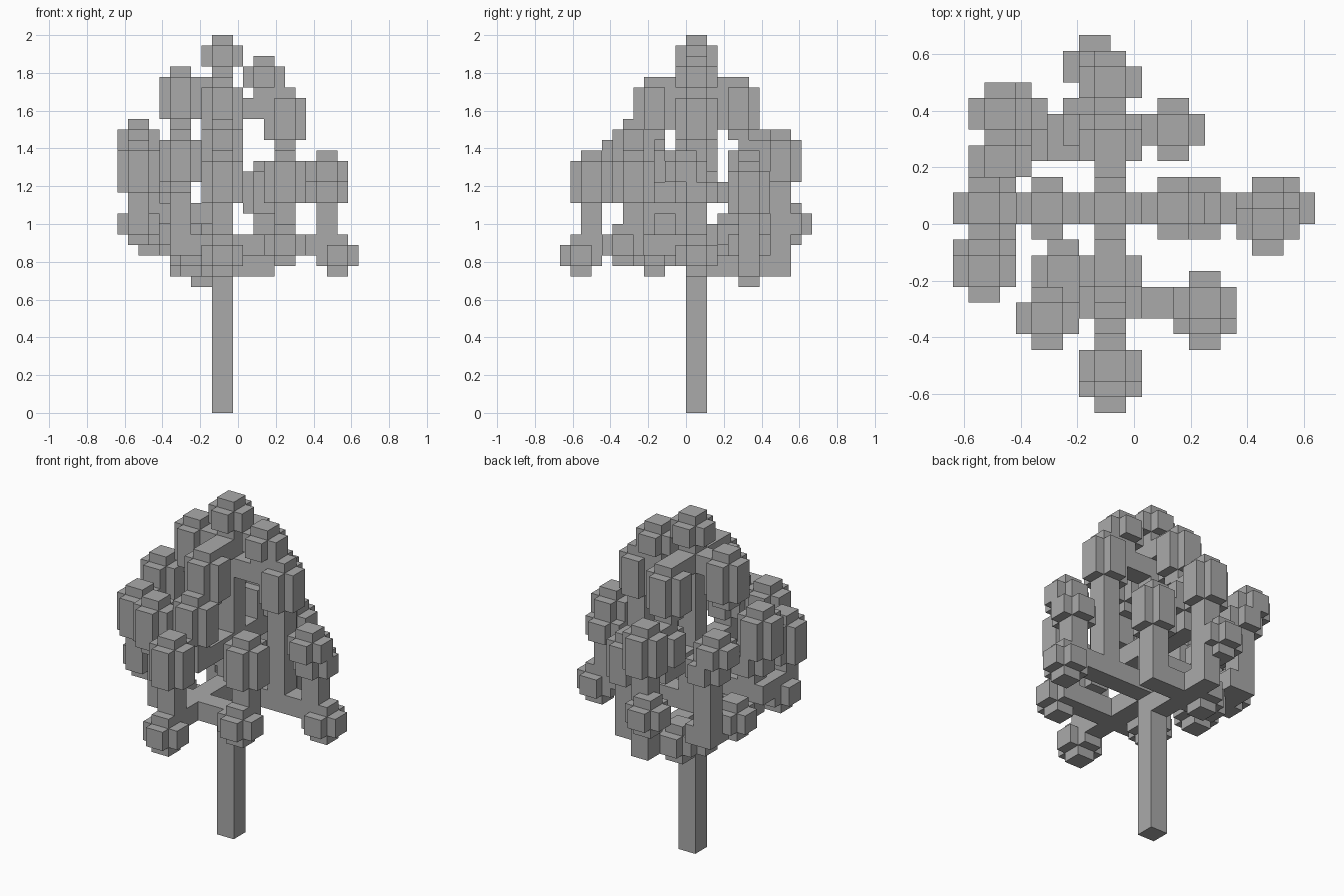
import bpy
import bmesh
from mathutils import Matrix, Vector

if "Cube" in bpy.data.objects:
    bpy.data.objects.remove(bpy.data.objects["Cube"])

U = 1 / 18                       # one block
ORIGIN = Vector((11.5, 12, 0))   # block coordinates of the model centre

grey = bpy.data.materials.new("plain_grey")
grey.use_nodes = True
COLOUR = (0.4, 0.4, 0.4, 1)
grey.diffuse_color = COLOUR
grey.node_tree.nodes["Principled BSDF"].inputs["Base Color"].default_value = COLOUR


def box(bm, x, y, z):
    """Add a box from (low, high) pairs in block units."""
    low = Vector((x[0], y[0], z[0]))
    high = Vector((x[1], y[1], z[1]))
    place = Matrix.Translation(((low + high) / 2 - ORIGIN) * U)
    size = Matrix.Diagonal(((high - low) * U).to_4d())
    size[3][3] = 1
    bmesh.ops.create_cube(bm, size=1, matrix=place @ size)


def finish(bm, name):
    mesh = bpy.data.meshes.new(name)
    bm.to_mesh(mesh)
    bm.free()
    mesh.materials.append(grey)
    bpy.context.collection.objects.link(bpy.data.objects.new(name, mesh))


def limb(name, *bars):
    """A branch made of square bars."""
    bm = bmesh.new()
    for bar in bars:
        box(bm, *bar)
    finish(bm, name)


def leaves(name, x, y, z0, z1):
    """A leaf cluster: a core swollen by one block along each axis."""
    bm = bmesh.new()
    box(bm, (x - 1, x + 3), (y, y + 2), (z0, z1))
    box(bm, (x, x + 2), (y - 1, y + 3), (z0, z1))
    box(bm, (x, x + 2), (y, y + 2), (z0 - 1, z1 + 1))
    finish(bm, name)


MID_X, MID_Y = (9, 11), (12, 14)

# Trunk
limb("trunk", (MID_X, MID_Y, (0, 35)))

# Front limb with side arms
limb("front_limb",
     (MID_X, (2, 12), (15, 17)),
     (MID_X, (2, 4), (15, 21)),
     ((5, 17), (6, 8), (15, 17)),
     ((5, 7), (6, 8), (15, 23)),
     ((15, 17), (6, 8), (15, 21)))

# Back limb with side arms
limb("back_limb",
     (MID_X, (12, 22), (13, 15)),
     (MID_X, (20, 22), (13, 24)),
     ((11, 15), (17, 19), (13, 15)),
     ((13, 15), (17, 19), (13, 20)),
     ((5, 9), (16, 18), (13, 15)),
     ((3, 6), (16, 20), (15, 17)),
     ((3, 5), (18, 20), (15, 23)))

# Right-hand limb along +x
limb("side_limb_plus_x",
     ((11, 21), MID_Y, (15, 17)),
     ((19, 21), MID_Y, (15, 22)),
     ((15, 17), MID_Y, (15, 27)))

# Limb along -x
limb("side_limb_minus_x",
     ((2, 9), MID_Y, (18, 20)),
     ((2, 4), MID_Y, (18, 24)),
     ((1, 3), (8, 14), (18, 20)),
     ((1, 3), (8, 10), (18, 22)))

# Crossbars in the crown
limb("crown_limbs",
     (MID_X, (6, 18), (20, 22)),
     (MID_X, (6, 8), (20, 24)),
     (MID_X, (17, 19), (20, 23)),
     (MID_X, (8, 18), (30, 32)),
     ((5, 9), MID_Y, (30, 32)),
     ((11, 15), MID_Y, (28, 30)),
     ((13, 15), MID_Y, (28, 32)))

# Leaf clusters: corner x, corner y, core bottom, core top
CLUSTERS = {
    "top_leaves": (9, 12, 33, 35),
    "crown_leaves_plus_x": (13, 12, 31, 33),
    "crown_leaves_minus_x": (5, 12, 28, 32),
    "crown_leaves_front": (9, 8, 27, 31),
    "crown_leaves_back": (9, 16, 27, 31),
    "upper_leaves_plus_x": (15, 12, 26, 30),
    "upper_leaves_front": (9, 6, 23, 27),
    "upper_leaves_back": (9, 17, 22, 25),
    "front_tip_low": (9, 1, 14, 16),
    "front_tip_high": (9, 2, 20, 24),
    "front_plus_low": (15, 5, 15, 17),
    "front_plus_high": (15, 6, 20, 24),
    "front_minus_low": (6, 8, 14, 16),
    "front_minus_high": (5, 5, 22, 26),
    "side_plus_low": (20, 12, 14, 16),
    "side_plus_middle": (19, 12, 20, 22),
    "side_plus_high": (19, 11, 22, 24),
    "side_minus_low": (2, 15, 16, 18),
    "side_minus_middle": (2, 12, 21, 23),
    "side_minus_high": (1, 12, 23, 27),
    "side_front_low": (1, 9, 17, 19),
    "side_front_high": (1, 8, 21, 25),
    "back_tip_low": (8, 21, 17, 19),
    "back_tip_high": (9, 20, 22, 26),
    "back_plus_high": (13, 17, 19, 23),
    "back_minus_low": (7, 17, 13, 15),
    "back_minus_middle": (3, 18, 22, 24),
    "back_minus_high": (2, 18, 24, 26),
}
for name, spec in CLUSTERS.items():
    leaves(name, *spec)
